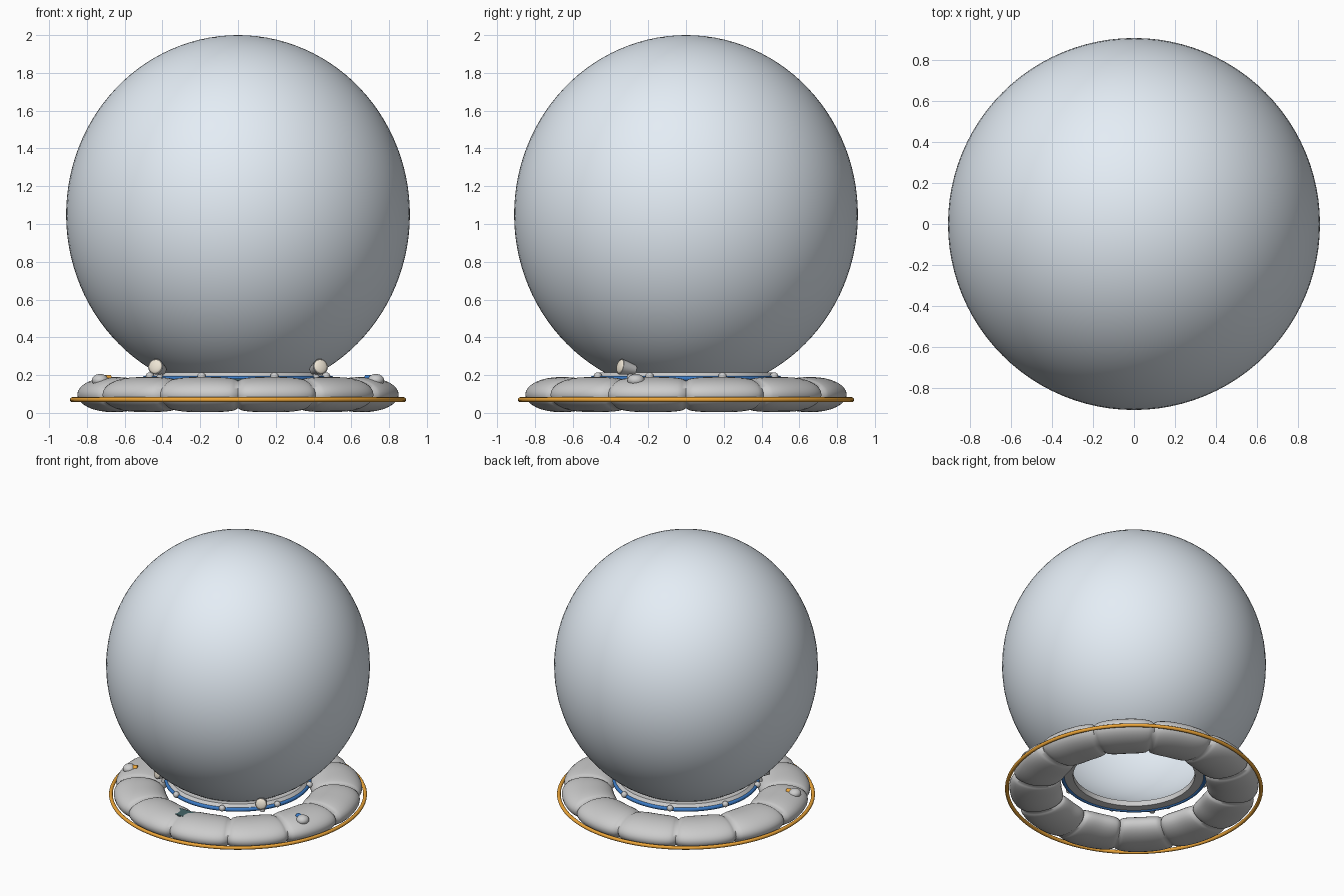
import bpy, bmesh, math
from mathutils import Vector

if "Cube" in bpy.data.objects:
    bpy.data.objects.remove(bpy.data.objects["Cube"])

TAU = 2 * math.pi


def material(name, rgb):
    m = bpy.data.materials.new(name)
    m.diffuse_color = (*rgb, 1)
    m.use_nodes = True
    m.node_tree.nodes["Principled BSDF"].inputs["Base Color"].default_value = m.diffuse_color
    return m


ORANGE = material("orange", (0.85, 0.38, 0.04))
BLUE = material("blue", (0.04, 0.19, 0.55))
GLASS = material("pale_glass", (0.78, 0.85, 0.92))
CREAM = material("cream", (0.85, 0.78, 0.66))
DARK = material("dark_teal", (0.06, 0.13, 0.14))


def finish(ob, name, mat=None, angle=40):
    ob.name = name
    if mat:
        ob.data.materials.append(mat)
    bpy.ops.object.select_all(action='DESELECT')
    ob.select_set(True)
    bpy.context.view_layer.objects.active = ob
    bpy.ops.object.shade_smooth_by_angle(angle=math.radians(angle))
    return ob


def revolve(name, point, rows, cols, mat=None, closed=True, angle=40):
    """Grid swept round z; point(row, turn angle) gives (radius, height)."""
    bm = bmesh.new()
    grid = []
    for j in range(cols):
        a = TAU * j / cols
        ring = []
        for i in range(rows):
            r, z = point(i, a)
            ring.append(bm.verts.new((r * math.sin(a), -r * math.cos(a), z)))
        grid.append(ring)
    for j in range(cols):
        n = (j + 1) % cols
        for i in range(rows if closed else rows - 1):
            k = (i + 1) % rows
            bm.faces.new((grid[j][i], grid[n][i], grid[n][k], grid[j][k]))
    bmesh.ops.remove_doubles(bm, verts=bm.verts, dist=1e-5)
    bmesh.ops.recalc_face_normals(bm, faces=bm.faces)
    me = bpy.data.meshes.new(name)
    bm.to_mesh(me)
    bm.free()
    ob = bpy.data.objects.new(name, me)
    bpy.context.collection.objects.link(ob)
    return finish(ob, name, mat, angle)


def torus(name, r, minor, z, mat=None):
    bpy.ops.mesh.primitive_torus_add(location=(0, 0, z), major_radius=r, minor_radius=minor,
                                     major_segments=96, minor_segments=12)
    return finish(bpy.context.object, name, mat)


def ball(name, loc, scale, mat=None):
    bpy.ops.mesh.primitive_uv_sphere_add(segments=24, ring_count=12, radius=1, location=loc)
    bpy.context.object.scale = scale
    return finish(bpy.context.object, name, mat)


def cone(name, loc, axis, r1, r2, depth, mat=None):
    bpy.ops.mesh.primitive_cone_add(vertices=28, radius1=r1, radius2=r2, depth=depth, location=loc,
                                    rotation=Vector(axis).to_track_quat('Z', 'Y').to_euler())
    return finish(bpy.context.object, name, mat)


# Glass bowl, open at the neck
BOWL_ROWS = 48
END = math.acos(-0.84 / 0.95)


def bowl_point(i, a):
    t = END * i / (BOWL_ROWS - 1)
    return 0.91 * math.sin(t), 1.05 + 0.95 * math.cos(t)


revolve("glass_bowl", bowl_point, BOWL_ROWS, 96, GLASS, closed=False)


# Padded collar of twelve puffed segments, seams every 30 degrees
PAD_ROWS = 32


def pad_point(i, a):
    u = abs(((a / (TAU / 12)) % 1) * 2 - 1)
    s = 0.78 + 0.22 * math.sqrt(max(0, 1 - u ** 3))
    t = TAU * i / PAD_ROWS
    return 0.68 + 0.18 * s * math.cos(t), 0.097 + 0.093 * s * math.sin(t)


revolve("padded_collar", pad_point, PAD_ROWS, 12 * 20, angle=70)

# Outer trim hoop
torus("outer_trim_hoop", 0.877, 0.013, 0.07, ORANGE)

# Neck ring, its coloured band and eight round studs
neck = [(0.42, 0.175), (0.49, 0.175), (0.49, 0.195), (0.472, 0.215), (0.42, 0.215)]
revolve("neck_ring", lambda i, a: neck[i], len(neck), 96, angle=30)
torus("neck_band", 0.493, 0.014, 0.182, BLUE)
for k in range(8):
    a = TAU * (k + 0.5) / 8
    ball("neck_stud", (0.505 * math.sin(a), -0.505 * math.cos(a), 0.193), (0.022,) * 3)

# Lamps and hose valves on both sides
for side, colour in ((1, BLUE), (-1, ORANGE)):
    axis = Vector((side * 0.4, -0.88, 0.22)).normalized()
    centre = Vector((side * 0.42, -0.31, 0.236))
    cone("lamp_body", centre, axis, 0.026, 0.042, 0.085)
    lens = ball("lamp_lens", centre + axis * 0.042, (0.038, 0.038, 0.014), CREAM)
    lens.rotation_euler = axis.to_track_quat('Z', 'Y').to_euler()
    cone("lamp_foot", centre - axis * 0.015 - Vector((0, 0, 0.035)), (0, 0, 1), 0.018, 0.014, 0.06)
    ball("valve_hood", (side * 0.73, -0.265, 0.172), (0.044, 0.046, 0.034))
    cone("valve_plug", (side * 0.697, -0.253, 0.178), (-side * 0.94, 0.34, 0.15),
         0.024, 0.02, 0.05, colour)

# Thin badge plate lying across the front seam
bm = bmesh.new()
outline = [(-0.19, 0.0), (-0.06, -0.05), (0.06, -0.05), (0.19, 0.0), (0.06, 0.05), (-0.06, 0.05)]
face = bm.faces.new([bm.verts.new((x, y - 0.66, 0.172)) for x, y in outline])
top = bmesh.ops.extrude_face_region(bm, geom=[face])["geom"]
bmesh.ops.translate(bm, vec=(0, 0, 0.01), verts=[g for g in top if isinstance(g, bmesh.types.BMVert)])
bmesh.ops.recalc_face_normals(bm, faces=bm.faces)
me = bpy.data.meshes.new("front_badge")
bm.to_mesh(me)
bm.free()
badge = bpy.data.objects.new("front_badge", me)
bpy.context.collection.objects.link(badge)
finish(badge, "front_badge", DARK, 30)
